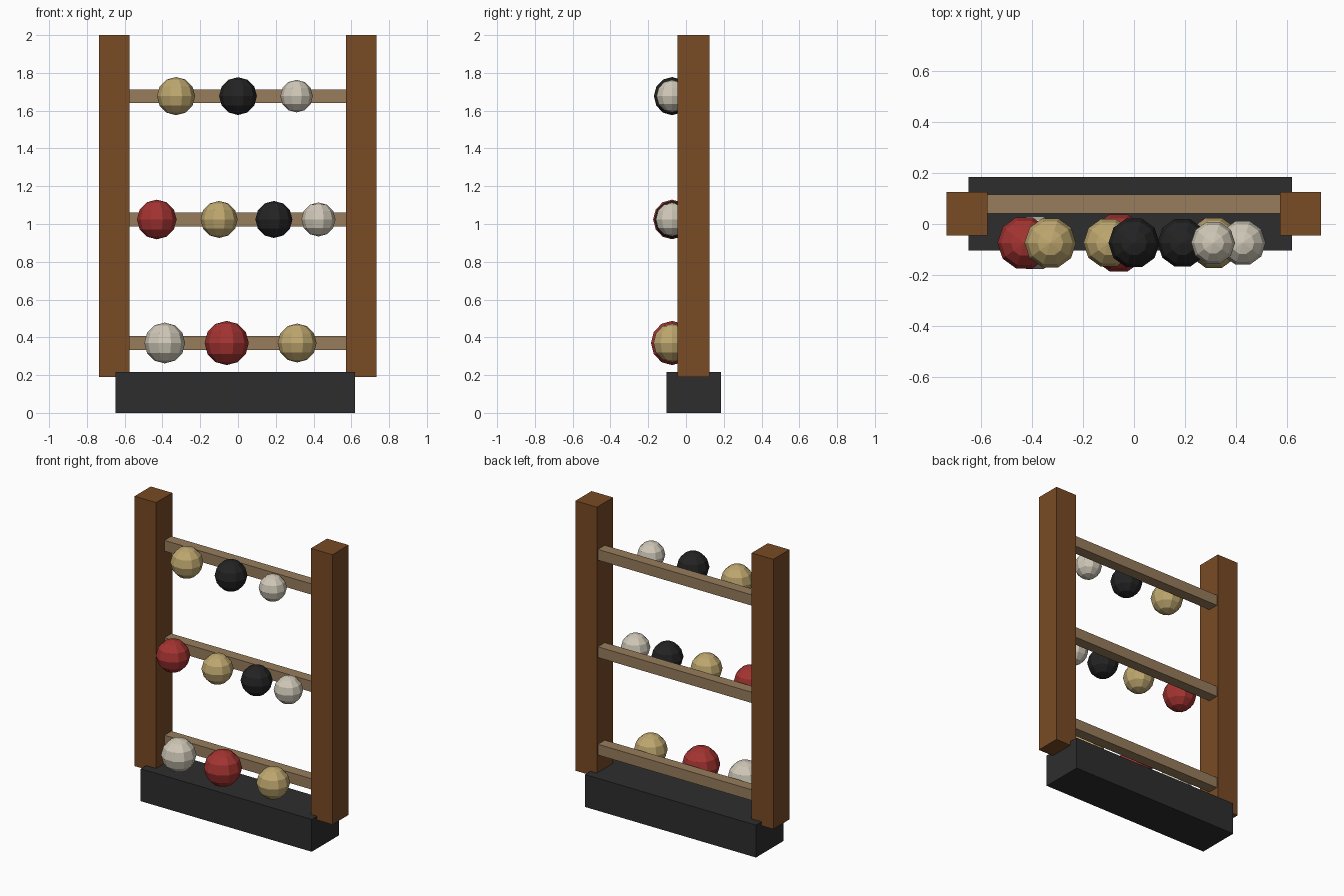
import bpy

if "Cube" in bpy.data.objects:
    bpy.data.objects.remove(bpy.data.objects["Cube"])


def material(name, rgb):
    m = bpy.data.materials.new(name)
    m.diffuse_color = (*rgb, 1.0)
    m.use_nodes = True
    m.node_tree.nodes["Principled BSDF"].inputs["Base Color"].default_value = m.diffuse_color
    return m


WOOD = material("dark wood", (0.19, 0.069, 0.018))
RAIL = material("pale wood", (0.31, 0.20, 0.107))
BASE = material("charcoal", (0.027, 0.027, 0.027))
BLACK = material("black", (0.017, 0.017, 0.018))
GOLD = material("sand gold", (0.52, 0.39, 0.16))
WHITE = material("off white", (0.63, 0.58, 0.48))
RED = material("red", (0.37, 0.034, 0.031))


def box(name, lo, hi, mat):
    """Box between two opposite corners."""
    bpy.ops.mesh.primitive_cube_add(
        size=1, location=[(a + b) / 2 for a, b in zip(lo, hi)])
    ob = bpy.context.object
    ob.scale = [b - a for a, b in zip(lo, hi)]
    bpy.ops.object.transform_apply(location=False, rotation=False, scale=True)
    ob.name = name
    ob.data.materials.append(mat)
    return ob


def bead(name, x, z, r, mat):
    """Low-poly ball with a flat facet towards the front."""
    bpy.ops.mesh.primitive_uv_sphere_add(
        segments=10, ring_count=6, radius=r, location=(x, -0.074, z))
    ob = bpy.context.object
    # keep a vertex on the x axis whatever the primitive's start angle is
    if max(v.co.x for v in ob.data.vertices) < r * 0.99:
        ob.rotation_euler.z = 1.5707963
    ob.name = name
    ob.data.materials.append(mat)
    return ob


# Base block and the two posts
box("base", (-0.649, -0.104, 0), (0.62, 0.185, 0.217), BASE)
for side, x0, x1 in (("left", -0.735, -0.575), ("right", 0.573, 0.733)):
    box(side + "_post", (x0, -0.046, 0.19), (x1, 0.125, 2.0), WOOD)

# Rails, each with its row of beads: (x, radius, colour)
rows = {
    "lower": (0.37, [(-0.388, 0.108, WHITE), (-0.06, 0.117, RED),
                     (0.313, 0.103, GOLD)]),
    "middle": (1.024, [(-0.43, 0.105, RED), (-0.10, 0.098, GOLD),
                       (0.19, 0.098, BLACK), (0.426, 0.09, WHITE)]),
    "upper": (1.677, [(-0.328, 0.101, GOLD), (0.0, 0.1, BLACK),
                      (0.31, 0.086, WHITE)]),
}
for row, (z, beads) in rows.items():
    box(row + "_rail", (-0.58, 0.042, z - 0.036), (0.58, 0.115, z + 0.036), RAIL)
    for i, (x, r, mat) in enumerate(beads, 1):
        bead(f"{row}_bead_{i}", x, z, r, mat)
